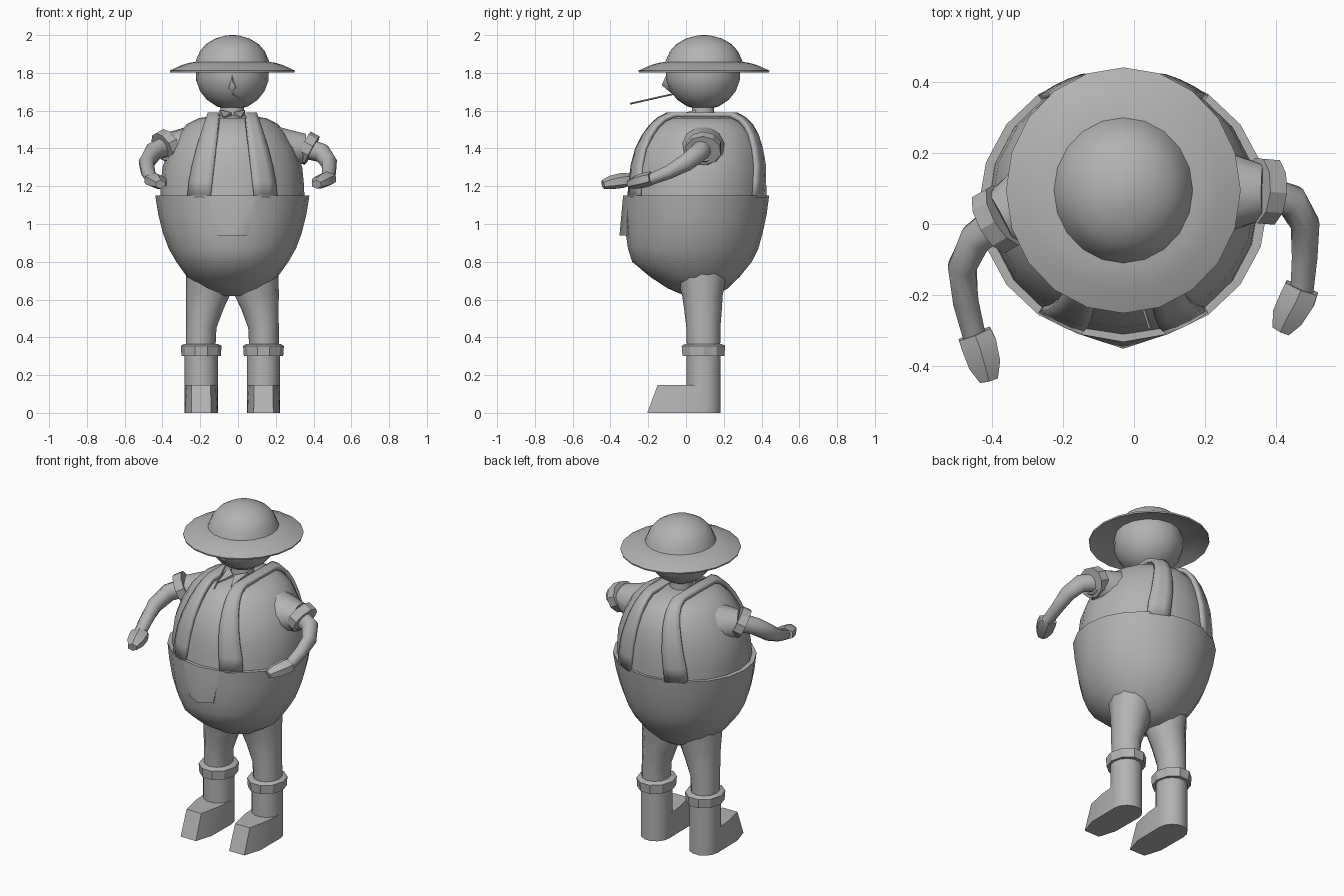
import bpy, bmesh, math
from mathutils import Vector

if "Cube" in bpy.data.objects:
    bpy.data.objects.remove(bpy.data.objects["Cube"])

CX = -0.03   # centre line of the figure

grey = bpy.data.materials.new("plain_grey")
grey.use_nodes = True
grey.diffuse_color = (0.45, 0.45, 0.45, 1)
for n in grey.node_tree.nodes:
    if n.type == 'BSDF_PRINCIPLED':
        n.inputs["Base Color"].default_value = (0.45, 0.45, 0.45, 1)


def finish(name, bm, angle=40):
    bmesh.ops.recalc_face_normals(bm, faces=bm.faces)
    me = bpy.data.meshes.new(name)
    bm.to_mesh(me)
    bm.free()
    ob = bpy.data.objects.new(name, me)
    bpy.context.collection.objects.link(ob)
    me.materials.append(grey)
    bpy.ops.object.select_all(action='DESELECT')
    ob.select_set(True)
    bpy.context.view_layer.objects.active = ob
    bpy.ops.object.shade_smooth_by_angle(angle=math.radians(angle))
    return ob


def skin(name, rings, angle=40):
    """Join closed rings of points into a capped solid."""
    bm = bmesh.new()
    loops = [[bm.verts.new(p) for p in r] for r in rings]
    n = len(loops[0])
    for a, b in zip(loops, loops[1:]):
        for i in range(n):
            j = (i + 1) % n
            bm.faces.new((a[i], a[j], b[j], b[i]))
    bm.faces.new(loops[0])
    bm.faces.new(loops[-1])
    return finish(name, bm, angle)


def stack(name, rows, sides=20, angle=40):
    """Horizontal ellipses: (x, y, z, half width, half depth)."""
    turn = [2 * math.pi * i / sides for i in range(sides)]
    return skin(name, [[(x + rx * math.cos(t), y + ry * math.sin(t), z) for t in turn]
                       for x, y, z, rx, ry in rows], angle)


def tube(name, path, radii, sides=8, angle=50):
    """Tube along a path; each radius is (sideways, upright)."""
    pts = [Vector(p) for p in path]
    rings = []
    for i, p in enumerate(pts):
        d = (pts[min(i + 1, len(pts) - 1)] - pts[max(i - 1, 0)]).normalized()
        s = d.cross(Vector((0, 0, 1))).normalized()
        u = s.cross(d)
        a, b = radii[i]
        rings.append([p + s * a * math.cos(t) + u * b * math.sin(t)
                      for t in [2 * math.pi * (k + 0.5) / sides for k in range(sides)]])
    return skin(name, rings, angle)


def hull(name, pts, angle=35):
    bm = bmesh.new()
    for p in pts:
        bm.verts.new(p)
    bmesh.ops.convex_hull(bm, input=bm.verts)
    return finish(name, bm, angle)


# Torso: shirt above, trousers below (z, half width, centre y, half depth)
SHIRT = [(1.12, .382, .055, .37), (1.2, .38, .06, .365), (1.3, .37, .065, .357),
         (1.4, .333, .07, .333), (1.48, .285, .08, .293), (1.53, .24, .083, .245),
         (1.56, .18, .085, .19), (1.575, .08, .088, .09)]
TROUSERS = [(.62, .06, .075, .08), (.66, .16, .062, .16), (.72, .24, .047, .237),
            (.80, .297, .032, .317), (.87, .337, .038, .345), (.95, .367, .043, .362),
            (1.05, .392, .05, .377), (1.15, .408, .055, .385), (1.15, .36, .055, .35)]
stack("shirt", [(CX, cy, z, hx, hy) for z, hx, cy, hy in SHIRT])
stack("trousers", [(CX, cy, z, hx, hy) for z, hx, cy, hy in TROUSERS])


def shirt_at(z):
    for a, b in zip(SHIRT, SHIRT[1:]):
        if a[0] <= z <= b[0]:
            t = (z - a[0]) / (b[0] - a[0])
            return [p + (q - p) * t for p, q in zip(a, b)][1:]


# Braces: broad bands, flush with the trousers, over the shoulders and down the back
levels = [1.14, 1.22, 1.3, 1.38, 1.45, 1.5, 1.535, 1.56]
for side, label in ((1, "left"), (-1, "right")):
    bm = bmesh.new()
    grid = []
    for face, zs in ((-1, levels), (1, levels[::-1])):
        for z in zs:
            f = (z - levels[0]) / (levels[-1] - levels[0])
            hx, cy, hy = shirt_at(z)
            gap = .016 - .004 * f
            inner, outer = .12 - .05 * f, .24 - .11 * f ** 1.5
            row = []
            for k in range(4):
                x = inner + (outer - inner) * k / 3
                y = cy + face * (hy + gap) * math.sqrt(max(0, 1 - (x / (hx + gap)) ** 2))
                row.append(bm.verts.new((CX + side * x, y, z + .03 * f)))
            grid.append(row)
    for a, b in zip(grid, grid[1:]):
        for k in range(3):
            bm.faces.new((a[k], a[k + 1], b[k + 1], b[k]))
    brace = finish(label + "_brace", bm)
    mod = brace.modifiers.new("thickness", 'SOLIDIFY')
    mod.thickness = .025
    mod.offset = -1

# Front fly: blends into the rim and overhangs slightly at its lower end
hull("front_fly", [(CX + x, y, z) for x, y, z in (
    (0, -.352, .94), (-.08, -.312, .94), (.08, -.312, .94), (0, -.333, 1.15),
    (-.125, -.311, 1.15), (.125, -.311, 1.15), (-.08, -.2, .94), (.08, -.2, .94),
    (-.1, -.25, 1.15), (.1, -.25, 1.15))], 60)

# Legs and boots
for s, label in ((1, "left"), (-1, "right")):
    bx = CX + s * .165
    stack(label + "_leg", [(CX + s * o, y, z, rx, ry) for o, y, z, rx, ry in (
        (.168, .093, .33, .078, .088), (.165, .092, .45, .081, .09),
        (.146, .09, .55, .099, .1), (.13, .087, .62, .116, .107),
        (.12, .08, .75, .125, .14))], 12)
    stack(label + "_boot_shaft", [(bx, .093, z, .088, .092) for z in (0, .32)], 14)
    stack(label + "_boot_cuff", [(bx, .092, z, r, r * 1.12) for z, r in (
        (.30, .09), (.30, .104), (.355, .108), (.365, .09))], 10, 30)
    hull(label + "_boot_foot", [(bx + m * x, y, z) for m in (1, -1) for x, y, z in (
        (.087, .09, 0), (.085, -.10, 0), (.052, -.205, 0),
        (.087, .09, .148), (.076, -.03, .148), (.05, -.15, .148))])

# Neck, collar and head
stack("neck", [(CX, .09, 1.54, .066, .066), (CX, .09, 1.64, .06, .06)], 10)
for s, label in ((1, "left"), (-1, "right")):
    hull(label + "_collar_flap", [(CX + s * x, y, z) for x, y, z in (
        (.005, .0, 1.59), (.068, .05, 1.605), (.045, -.09, 1.565),
        (.005, .0, 1.56), (.068, .05, 1.56), (.045, -.08, 1.545))])
stack("head", [(CX, .09, 1.795 - .19 * math.cos(t), .195 * math.sin(t), .198 * math.sin(t))
               for t in [math.pi * (k + .4) / 10 for k in range(10)]], 16, 50)
hull("nose", [(CX + x, y, z) for x, y, z in (
    (0, -.128, 1.735), (-.02, -.09, 1.72), (.02, -.09, 1.72),
    (0, -.105, 1.79), (0, -.075, 1.69))], 80)
tube("straw_stalk", [(CX, -.06, 1.69), (.045, -.295, 1.637)], [(.005, .005)] * 2, 5)

# Wide-brimmed hat, hollow underneath
stack("hat", [(CX, .095, z, r * .955, r) for z, r in (
    (1.85, .18), (1.845, .22), (1.828, .28), (1.803, .345), (1.812, .347), (1.84, .285),
    (1.853, .24), (1.858, .205), (1.875, .198), (1.915, .18), (1.952, .147),
    (1.982, .095), (1.998, .035), (2.0, .01))], 20, 35)

# Arms: sleeve, turned-up cuff, bent forearm and mitten hand
ARMS = {
    "left": dict(sleeve=[(.10, .09, 1.38), (.24, .09, 1.395), (.365, .09, 1.405)],
                 cuff=[(.345, .094, 1.413), (.392, .09, 1.388)],
                 arm=[(.36, .09, 1.40), (.445, .065, 1.375), (.483, 0, 1.325),
                      (.482, -.09, 1.275), (.474, -.19, 1.235)],
                 hand=[(.474, -.18, 1.243), (.462, -.21, 1.235), (.435, -.26, 1.222),
                       (.415, -.30, 1.21)]),
    "right": dict(sleeve=[(-.14, .13, 1.39), (-.26, .075, 1.40), (-.375, .015, 1.41)],
                  cuff=[(-.362, .025, 1.425), (-.402, .002, 1.403)],
                  arm=[(-.37, .02, 1.415), (-.445, -.04, 1.385), (-.485, -.12, 1.325),
                       (-.475, -.22, 1.27), (-.45, -.32, 1.23)],
                  hand=[(-.45, -.31, 1.235), (-.438, -.34, 1.23), (-.422, -.395, 1.22),
                        (-.41, -.44, 1.21)]),
}
for label, a in ARMS.items():
    tube(label + "_sleeve", a["sleeve"], [(.16, .155), (.125, .12), (.08, .075)], 12)
    tube(label + "_sleeve_cuff", a["cuff"], [(.096, .086)] * 2, 10, 30)
    tube(label + "_arm", a["arm"], [(.05, .055), (.048, .052), (.042, .047),
                                    (.038, .036), (.034, .03)], 10)
    tube(label + "_hand", a["hand"], [(.055, .036), (.058, .04), (.052, .036), (.03, .024)], 6, 30)
